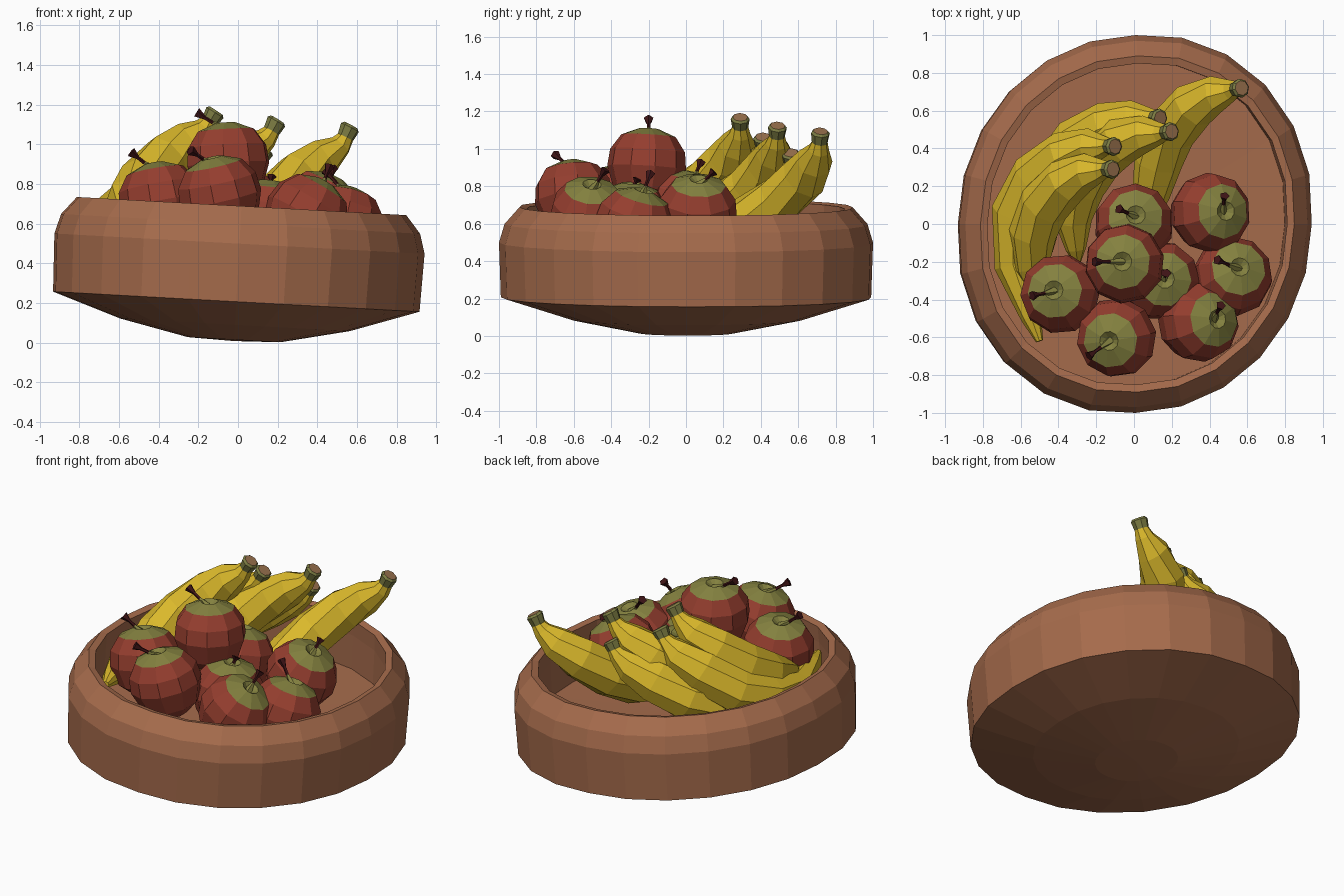
import bpy, bmesh, math
from mathutils import Vector, Matrix

if "Cube" in bpy.data.objects:
    bpy.data.objects.remove(bpy.data.objects["Cube"])


def material(name, rgb):
    m = bpy.data.materials.new(name)
    m.diffuse_color = (*rgb, 1)
    m.use_nodes = True
    m.node_tree.nodes["Principled BSDF"].inputs["Base Color"].default_value = m.diffuse_color
    return m


WOOD = material("bowl brown", (0.38, 0.148, 0.072))
RED = material("apple red", (0.30, 0.048, 0.028))
GREEN = material("apple green", (0.23, 0.22, 0.05))
STEM = material("stem dark red", (0.05, 0.007, 0.008))
YELLOW = material("banana yellow", (0.70, 0.48, 0.024))
OLIVE = material("stalk olive", (0.20, 0.20, 0.055))
TAN = material("stalk end tan", (0.32, 0.165, 0.075))


def loft(name, rings, mats, rule=lambda i: 0, matrix=None):
    """Skin rings of points (a one-point ring is a pole, otherwise the end is capped)."""
    bm = bmesh.new()
    vs = [[bm.verts.new(p) for p in ring] for ring in rings]
    for i, (a, b) in enumerate(zip(vs, vs[1:])):
        n = max(len(a), len(b))
        for k in range(n):
            j = (k + 1) % n
            if len(a) == 1:
                f = bm.faces.new((a[0], b[k], b[j]))
            elif len(b) == 1:
                f = bm.faces.new((a[k], a[j], b[0]))
            else:
                f = bm.faces.new((a[k], a[j], b[j], b[k]))
            f.material_index = rule(i)
    for ring, i in ((vs[0], -1), (vs[-1], len(vs) - 1)):
        if len(ring) > 2:
            bm.faces.new(ring).material_index = rule(i)
    bmesh.ops.recalc_face_normals(bm, faces=bm.faces)
    if matrix:
        bm.transform(matrix)
    me = bpy.data.meshes.new(name)
    bm.to_mesh(me)
    bm.free()
    for m in mats:
        me.materials.append(m)
    ob = bpy.data.objects.new(name, me)
    bpy.context.collection.objects.link(ob)
    return ob


def revolve(profile, n, sx=1.0, sy=1.0, bulge=0.0):
    """Lathe rings; bulge widens them along the x = y diagonal."""
    out = []
    for r, z in profile:
        if r == 0:
            out.append([Vector((0, 0, z))])
            continue
        ring = []
        for k in range(n):
            a = 2 * math.pi * k / n
            s = r * (1 + bulge * max(0, math.sin(2 * a)))
            ring.append(Vector((s * sx * math.cos(a), s * sy * math.sin(a), z)))
        out.append(ring)
    return out


# Bowl: closed lathe profile, slightly oval and tilted down to the right
bowl = [(0, 0.008), (0.25, 0.015), (0.62, 0.09), (0.99, 0.207), (1.0, 0.50),
        (0.97, 0.60), (0.89, 0.69), (0.85, 0.68), (0.855, 0.58), (0.855, 0.365),
        (0, 0.355)]
loft("bowl", revolve(bowl, 24, 0.935, 1.0, 0.042), [WOOD],
     matrix=Matrix.Translation((-0.02, 0, 0)) @ Matrix.Rotation(0.055, 4, 'Y'))

# Apples: centre, sideways lean of the green crown, stem tip
R = 0.212
apple = [(0, -0.85), (0.4, -0.93), (0.8, -0.62), (1.0, -0.05), (0.95, 0.38),
         (0.69, 0.76), (0.24, 0.94), (0, 0.76)]
apples = [
    ((-0.39, -0.37, 0.71), (-0.18, 0.10), (-0.54, -0.38, 0.96)),
    ((-0.09, -0.60, 0.74), (-0.22, -0.10), (-0.24, -0.70, 0.97)),
    ((-0.05, -0.21, 0.91), (-0.06, 0.06), (-0.21, -0.20, 1.16)),
    ((0.00, 0.00, 0.68), (0.05, 0.25), (-0.08, 0.08, 0.93)),
    ((0.40, 0.06, 0.66), (0.48, 0.05), (0.48, 0.15, 0.88)),
    ((0.52, -0.28, 0.59), (0.22, 0.28), (0.44, -0.19, 0.87)),
    ((0.34, -0.52, 0.64), (0.60, 0.10), (0.46, -0.43, 0.89)),
    ((0.14, -0.30, 0.62), (0.12, 0.05), (0.17, -0.26, 0.84)),
]
for i, (c, lean, tip) in enumerate(apples, 1):
    c, tip = Vector(c), Vector(tip)
    axis = Vector((*lean, 1)).normalized()
    turn = Vector((0, 0, 1)).rotation_difference(axis).to_matrix().to_4x4()
    loft(f"apple_{i}", revolve(apple, 10), [RED, GREEN], lambda k: int(k >= 5),
         Matrix.Translation(c) @ turn @ Matrix.Rotation(0.7 * i, 4, 'Z') @ Matrix.Scale(R, 4))
    # Stem: green at the root, dark and flared at the tip
    foot = c + axis * R * 0.74
    d = tip - foot
    spin = Vector((0, 0, 1)).rotation_difference(d).to_matrix().to_4x4()
    L = d.length
    loft(f"apple_stem_{i}",
         revolve([(0.028, 0), (0.010, L * 0.45), (0.010, L * 0.72), (0.027, L)], 5),
         [STEM, GREEN], lambda k: int(k < 1), Matrix.Translation(foot) @ spin)


def spline(pts, t):
    """Catmull-Rom point at t in 0..1."""
    p = [Vector(q) for q in pts]
    p = [2 * p[0] - p[1]] + p + [2 * p[-1] - p[-2]]
    s = min(max(t, 0), 0.99999) * (len(pts) - 1)
    i = int(s)
    u = s - i
    a, b, c, d = p[i:i + 4]
    return 0.5 * (2 * b + (c - a) * u + (2 * a - 5 * b + 4 * c - d) * u * u
                  + (3 * b - a - 3 * c + d) * u ** 3)


# Bananas: centre lines from stalk end to blossom end
bananas = [
    [(0.57, 0.72, 1.095), (0.505, 0.705, 0.985), (0.33, 0.64, 0.86), (0.17, 0.45, 0.69),
     (0.10, 0.20, 0.57), (0.05, -0.03, 0.52)],
    [(0.20, 0.49, 1.125), (0.13, 0.48, 1.02), (-0.05, 0.45, 0.91), (-0.22, 0.31, 0.76),
     (-0.32, 0.07, 0.63), (-0.30, -0.20, 0.55)],
    [(0.14, 0.56, 0.98), (0.07, 0.56, 0.89), (-0.12, 0.53, 0.79), (-0.35, 0.39, 0.65),
     (-0.48, 0.13, 0.54), (-0.45, -0.15, 0.52)],
    [(-0.10, 0.41, 1.065), (-0.17, 0.41, 0.97), (-0.34, 0.38, 0.86), (-0.56, 0.20, 0.68),
     (-0.655, -0.13, 0.59), (-0.50, -0.62, 0.62)],
    [(-0.11, 0.29, 1.17), (-0.18, 0.285, 1.07), (-0.34, 0.24, 0.95), (-0.50, 0.06, 0.78),
     (-0.55, -0.17, 0.66), (-0.49, -0.42, 0.58)],
]
stations = [(0, 0.040), (0.02, 0.051), (0.11, 0.043), (0.18, 0.058), (0.29, 0.10),
            (0.42, 0.128), (0.56, 0.135), (0.70, 0.128), (0.84, 0.10), (0.95, 0.055), (1.0, 0.02)]
for i, path in enumerate(bananas, 1):
    rings = []
    for t, r in stations:
        p = spline(path, t)
        d = (spline(path, t + 0.02) - spline(path, t - 0.02)).normalized()
        side = d.cross(Vector((0, 0, 1))).normalized()
        up = side.cross(d)
        rings.append([p + r * (side * math.cos(a) + up * math.sin(a))
                      for a in (2 * math.pi * k / 8 for k in range(8))])
    # tan cut end, olive stalk, yellow body
    loft(f"banana_{i}", rings, [YELLOW, OLIVE, TAN],
         lambda k: 2 if k < 0 else 1 if k < 2 else 0)
